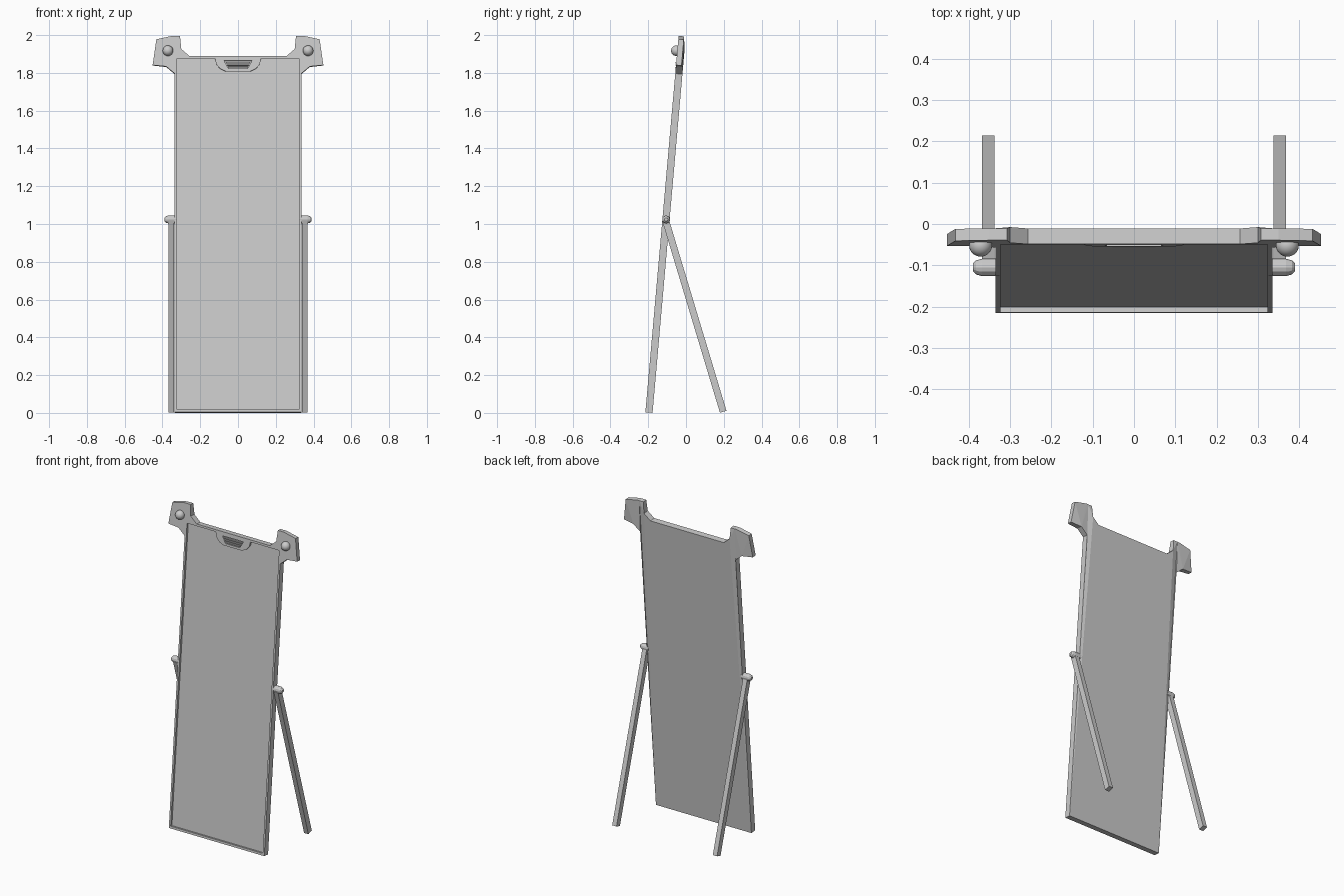
import bpy, bmesh, math
from mathutils import Matrix, Vector

old = bpy.data.objects.get("Cube")
if old:
    bpy.data.objects.remove(old, do_unlink=True)

grey = bpy.data.materials.new("plain grey")
grey.use_nodes = True
color = (0.6, 0.6, 0.6, 1)
grey.diffuse_color = color
grey.node_tree.nodes["Principled BSDF"].inputs["Base Color"].default_value = color

# The board leans back; its parts are built upright with the front at y = 0
LEAN = Matrix.Translation((0, -0.215, 0.0035)) @ Matrix.Rotation(-0.088, 4, 'X')
THICK = 0.038
RECESS = 0.013


def add(name, bm, matrix=Matrix()):
    bmesh.ops.recalc_face_normals(bm, faces=bm.faces)
    mesh = bpy.data.meshes.new(name)
    bm.to_mesh(mesh)
    bm.free()
    mesh.materials.append(grey)
    ob = bpy.data.objects.new(name, mesh)
    bpy.context.collection.objects.link(ob)
    ob.matrix_world = matrix
    return ob


def mirrored(half):
    """Closed outline from its right half, listed from top to bottom."""
    return half + [(-x, z) for x, z in reversed(half)]


def prism(outline, front, back):
    bm = bmesh.new()
    face = bm.faces.new([bm.verts.new((x, front, z)) for x, z in outline])
    ext = bmesh.ops.extrude_face_region(bm, geom=[face])
    moved = [v for v in ext["geom"] if isinstance(v, bmesh.types.BMVert)]
    bmesh.ops.translate(bm, verts=moved, vec=(0, back - front, 0))
    return bm


def cut(ob, cutter):
    mod = ob.modifiers.new("cut", 'BOOLEAN')
    mod.operation = 'DIFFERENCE'
    mod.solver = 'EXACT'
    mod.object = cutter
    bpy.context.view_layer.objects.active = ob
    bpy.ops.object.modifier_apply(modifier=mod.name)
    bpy.data.objects.remove(cutter, do_unlink=True)


# Board with two horned ears
board_half = [(0.257, 1.893), (0.3, 1.93), (0.307, 2.0), (0.35, 2.0), (0.432, 1.982),
              (0.452, 1.845), (0.38, 1.838), (0.335, 1.80), (0.335, 0)]
bm = prism(mirrored(board_half), 0, THICK)
for side in (-1, 1):
    bmesh.ops.bisect_plane(bm, geom=bm.verts[:] + bm.edges[:] + bm.faces[:],
                           plane_co=(side * 0.334, 0, 0), plane_no=(1, 0, 0))
for v in bm.verts:  # ears grow thinner at their tips
    if v.co.y > 0.01 and (abs(v.co.x) > 0.4 or v.co.z > 1.95):
        v.co.y -= 0.009
bmesh.ops.triangulate(bm, faces=[f for f in bm.faces if len(f.verts) > 4])
board = add("board", bm, LEAN)

# Sunken front, leaving a thin rim and a tab at the top
recess_half = [(0.122, 1.88), (0.323, 1.88), (0.323, 0.014)]
tab_half = [(0.065, 1.812), (0.095, 1.826), (0.115, 1.85)]
cut(board, add("recess_cutter", prism(mirrored(tab_half + recess_half), -0.05, RECESS), LEAN))

# Grip slot in the tab, with slats
slot = mirrored([(0.074, 1.868), (0.05, 1.826)])
cut(board, add("slot_cutter", prism(slot, -0.05, 0.01), LEAN))
for i, (z, w) in enumerate([(1.857, 0.066), (1.845, 0.059), (1.833, 0.052)]):
    bar = mirrored([(w, z + 0.003), (w - 0.004, z - 0.003)])
    add(f"grip_slat_{i + 1}", prism(bar, -0.003, 0.011), LEAN)

for side, label in ((1, "left"), (-1, "right")):
    # Domed bolt on the ear
    bm = bmesh.new()
    bmesh.ops.create_uvsphere(bm, u_segments=20, v_segments=12, radius=0.028)
    bolt = add(f"{label}_bolt", bm,
               LEAN @ Matrix.Translation((side * 0.371, -0.005, 1.921)))
    bolt.data.shade_smooth()

    # Hinge knob, tapered at its outer end
    bm = bmesh.new()
    rings = []
    for x, r in ((0.325, 0.021), (0.368, 0.021), (0.382, 0.017), (0.39, 0.009)):
        rings.append([bm.verts.new((side * x, r * math.cos(k * math.tau / 12),
                                    r * math.sin(k * math.tau / 12))) for k in range(12)])
    for a, b in zip(rings, rings[1:]):
        for k in range(12):
            j = (k + 1) % 12
            bm.faces.new((a[k], a[j], b[j], b[k]))
    bm.faces.new(rings[0])
    bm.faces.new(rings[-1])
    add(f"{label}_hinge", bm, Matrix.Translation((0, -0.105, 1.024)))

    # Prop leg from the hinge to the ground behind
    top, foot = Vector((side * 0.353, -0.108, 1.02)), Vector((side * 0.353, 0.197, 0.006))
    run = foot - top
    bm = bmesh.new()
    bmesh.ops.create_cube(bm, size=1)
    bmesh.ops.scale(bm, verts=bm.verts, vec=(0.03, 0.036, run.length))
    tilt = Matrix.Rotation(math.atan2(run.y, -run.z), 4, 'X')
    add(f"{label}_prop_leg", bm, Matrix.Translation((top + foot) / 2) @ tilt)
